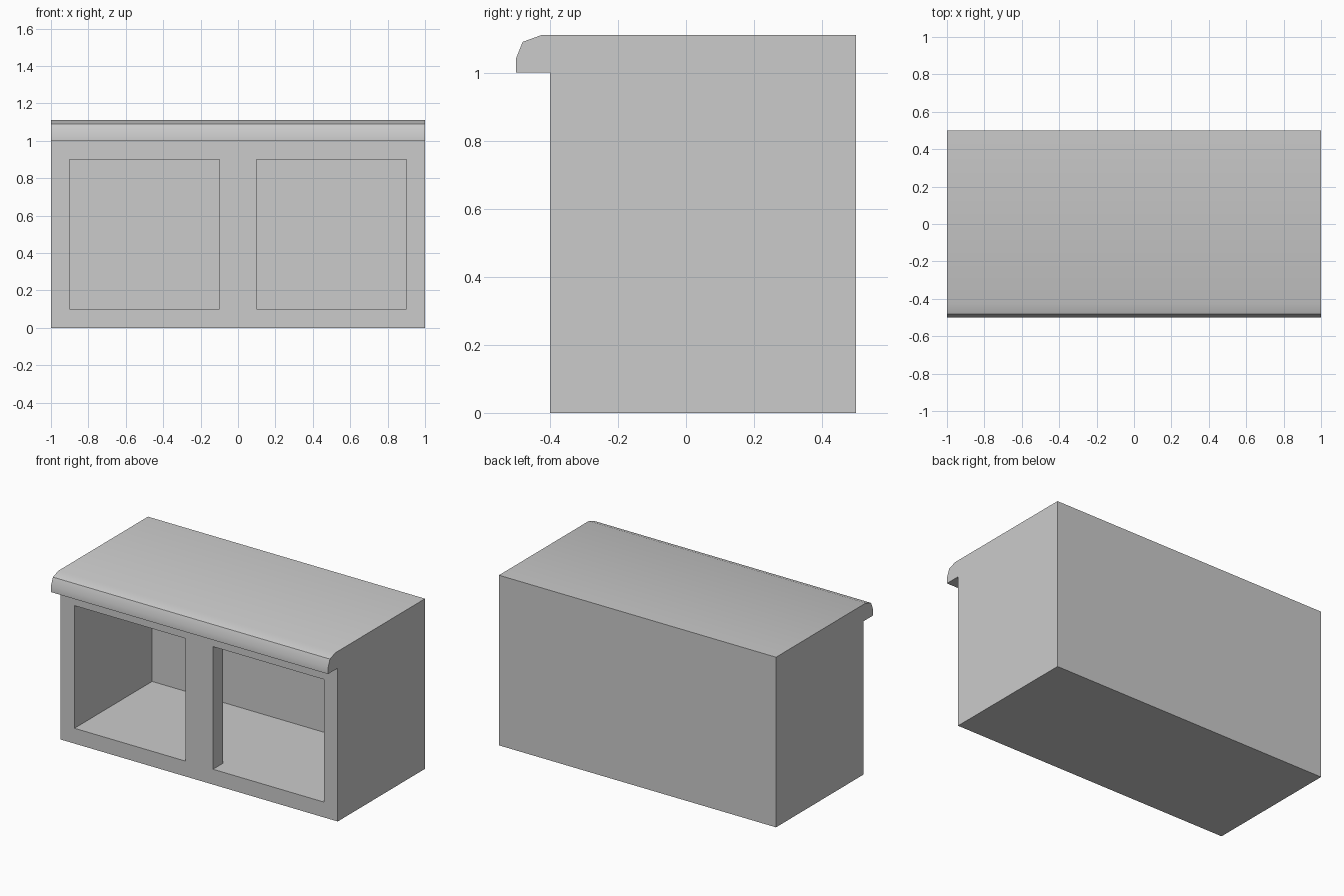
import bpy, bmesh, math
from mathutils import Vector

if "Cube" in bpy.data.objects:
    bpy.data.objects.remove(bpy.data.objects["Cube"])


def prism(name, points, offset):
    """Closed solid made by sweeping a flat outline along offset."""
    bm = bmesh.new()
    face = bm.faces.new([bm.verts.new(p) for p in points])
    swept = bmesh.ops.extrude_face_region(bm, geom=[face], use_keep_orig=True)
    moved = [g for g in swept["geom"] if isinstance(g, bmesh.types.BMVert)]
    bmesh.ops.translate(bm, verts=moved, vec=Vector(offset))
    bmesh.ops.recalc_face_normals(bm, faces=bm.faces)
    mesh = bpy.data.meshes.new(name)
    bm.to_mesh(mesh)
    bm.free()
    obj = bpy.data.objects.new(name, mesh)
    bpy.context.collection.objects.link(obj)
    return obj


# Cabinet body with rounded counter overhang: side profile (y, z) swept along x
profile = [(-0.4, 0), (0.5, 0), (0.5, 1.11), (-0.425, 1.11),
           (-0.48, 1.09), (-0.5, 1.04), (-0.5, 1.0), (-0.4, 1.0)]
cabinet = prism("counter_cabinet", [(-1, y, z) for y, z in profile], (2, 0, 0))

# Shared inner cavity with two front openings around a shallow centre post
half = [(0.1, -0.3), (0.1, -0.5), (0.9, -0.5), (0.9, 0.4)]
plan = half + [(-x, y) for x, y in reversed(half)]
cavity = prism("cavity_cutter", [(x, y, 0.1) for x, y in plan], (0, 0, 0.8))
cavity.hide_render = True

cut = cabinet.modifiers.new("cavity", 'BOOLEAN')
cut.operation = 'DIFFERENCE'
cut.solver = 'EXACT'
cut.object = cavity
bpy.context.view_layer.objects.active = cabinet
cabinet.select_set(True)
bpy.ops.object.modifier_apply(modifier=cut.name)
bpy.data.objects.remove(cavity)

# Smooth the rounded nose, keep box edges sharp
bpy.ops.object.shade_smooth_by_angle(angle=math.radians(30))
